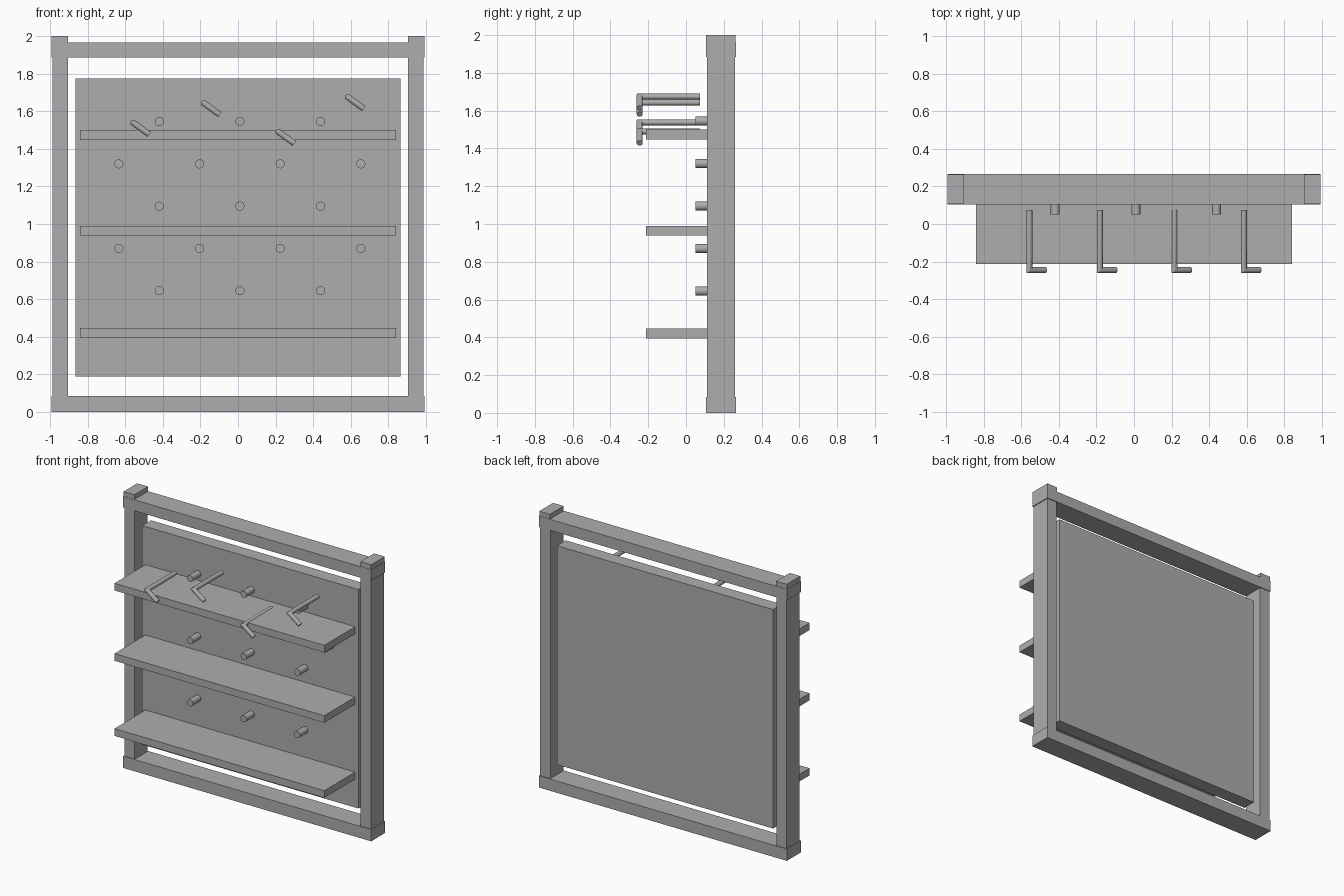
import bpy, bmesh, math
from mathutils import Vector

cube = bpy.data.objects.get("Cube")
if cube:
    bpy.data.objects.remove(cube, do_unlink=True)

grey = bpy.data.materials.new("plain grey")
grey.use_nodes = True
colour = (0.42, 0.42, 0.42, 1)
grey.diffuse_color = colour
grey.node_tree.nodes["Principled BSDF"].inputs["Base Color"].default_value = colour


def finish(name, bm, smooth=False):
    bmesh.ops.recalc_face_normals(bm, faces=bm.faces)
    mesh = bpy.data.meshes.new(name)
    bm.to_mesh(mesh)
    bm.free()
    mesh.materials.append(grey)
    ob = bpy.data.objects.new(name, mesh)
    bpy.context.collection.objects.link(ob)
    if smooth:
        bpy.ops.object.select_all(action='DESELECT')
        ob.select_set(True)
        bpy.context.view_layer.objects.active = ob
        bpy.ops.object.shade_smooth_by_angle()
    return ob


def box(name, xs, ys, zs):
    bm = bmesh.new()
    bmesh.ops.create_cube(bm, size=1)
    for v in bm.verts:
        v.co = [a + (b - a) * (c + 0.5) for c, (a, b) in zip(v.co, (xs, ys, zs))]
    return finish(name, bm)


def tube(name, rings, sides):
    """Closed tube; each ring is (centre, axis a, axis b)."""
    bm = bmesh.new()
    loops = []
    for centre, a, b in rings:
        angles = [math.tau * i / sides for i in range(sides)]
        loops.append([bm.verts.new(centre + a * math.cos(t) + b * math.sin(t)) for t in angles])
    for low, high in zip(loops, loops[1:]):
        for i in range(sides):
            j = (i + 1) % sides
            bm.faces.new((low[i], low[j], high[j], high[i]))
    bm.faces.new(loops[0])
    bm.faces.new(loops[-1])
    return finish(name, bm, smooth=True)


# Frame: rails slightly proud of the posts, post tops rising above the rail
HALF, FRONT, BACK = 0.993, 0.105, 0.265
box("bottom_rail", (-HALF, HALF), (FRONT, BACK), (0, 0.085))
box("top_rail", (-HALF, HALF), (FRONT, BACK), (1.885, 1.965))
for side, s in (("left", 1), ("right", -1)):
    box(side + "_post", sorted((s * 0.905, s * 0.987)),
        (FRONT + 0.006, BACK - 0.006), (0.085, 1.885))
    box(side + "_post_top", sorted((s * 0.905, s * 0.991)),
        (FRONT + 0.002, BACK - 0.002), (1.885, 2.0))

# Back board and shelves
BOARD = 0.14
box("back_board", (-0.865, 0.865), (BOARD, 0.24), (0.19, 1.775))
for name, z in (("lower", 0.395), ("middle", 0.938), ("upper", 1.447)):
    box(name + "_shelf", (-0.84, 0.84), (-0.213, BOARD), (z, z + 0.052))

# Staggered rows of short round pegs
X, Y, Z = Vector((1, 0, 0)), Vector((0, 1, 0)), Vector((0, 0, 1))
for row in range(5):
    count = 3 + row % 2
    for i in range(count):
        x = 0.01 + 0.429 * (i - (count - 1) / 2)
        base = Vector((x, 0, 1.545 - 0.225 * row))
        rings = [(base + Y * y, X * 0.024, Z * 0.024) for y in (0.05, BOARD)]
        tube("peg", rings, 24)

# Hooks: a long rod with a mitred tip slanting down
R = 0.016
tip = Vector((0.81, 0, -0.586)).normalized()
across = Y.cross(tip) * R
for x, z in ((-0.557, 1.538), (-0.182, 1.643), (0.215, 1.49), (0.584, 1.675)):
    elbow = Vector((x, -0.245, z))
    tube("hook", [(elbow + Y * 0.32, tip * R, across),
                  (elbow, (tip + Y) * R, across),
                  (elbow + tip * 0.105, Y * R, across)], 20)
